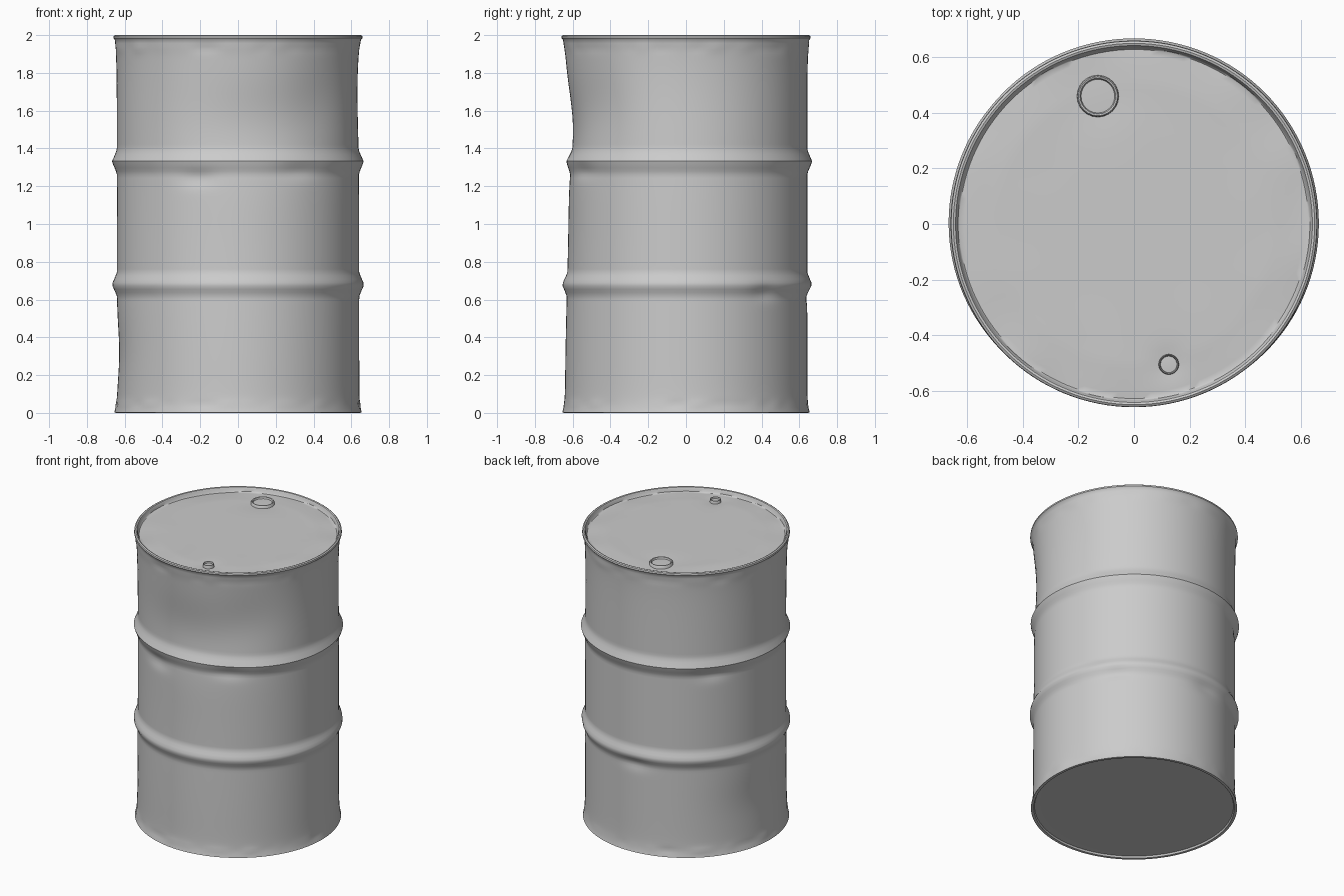
import bpy, bmesh
from math import sin, cos, pi, exp, radians, atan2
from mathutils import Vector, noise

if "Cube" in bpy.data.objects:
    bpy.data.objects.remove(bpy.data.objects["Cube"])

SEG = 128

# dents: angle (deg), height, angular sigma, height sigma, depth
DENTS = [(-82, 1.52, 24, 0.17, 0.032), (-93, 1.12, 35, 0.45, 0.020),
         (178, 0.32, 22, 0.13, 0.013), (-48, 1.62, 14, 0.16, 0.016),
         (5, 1.72, 22, 0.22, 0.010), (-110, 1.24, 6, 0.03, 0.012),
         (40, 0.64, 5, 0.03, 0.012), (95, 0.62, 6, 0.03, 0.010),
         (140, 1.27, 6, 0.03, 0.010), (-60, 1.28, 7, 0.03, 0.010)]


def dent(a, z):
    """Radial offset of the battered wall at angle a and height z."""
    total = 0
    for deg, h, sa, sz, depth in DENTS:
        d = (a - radians(deg) + pi) % (2 * pi) - pi
        total -= depth * exp(-(d / radians(sa)) ** 2 / 2 - ((z - h) / sz) ** 2 / 2)
    # small dings close to the two rims
    edge = exp(-((z - 1.93) / 0.025) ** 2) + exp(-((z - 0.045) / 0.02) ** 2)
    n = noise.noise(Vector((cos(a) * 6, sin(a) * 6, z * 2)))
    fade = min(1, z / 0.08, (2 - z) / 0.08)
    return total * max(0, fade) + 0.006 * n * edge


def wall_radius(z):
    """Undented wall: straight sides, two hoops and flared ends."""
    r = 0.642
    for h in (0.68, 1.33):
        r += 0.027 * max(0, 1 - abs(z - h) / 0.065) ** 1.1
    r += 0.014 * exp(-((2 - z) / 0.09)) + 0.014 * exp(-(z / 0.04))
    return r


def lathe(name, profile, center=(0, 0, 0), seg=SEG, shape=None, angle=40):
    """Spin (radius, z) points around z; a zero radius becomes a pole."""
    bm = bmesh.new()
    rings = []
    for r, z in profile:
        if r == 0:
            rings.append([bm.verts.new((0, 0, z))])
            continue
        ring = []
        for i in range(seg):
            a = 2 * pi * i / seg
            rr, zz = shape(a, r, z) if shape else (r, z)
            ring.append(bm.verts.new((rr * cos(a), rr * sin(a), zz)))
        rings.append(ring)
    for lo, hi in zip(rings, rings[1:]):
        for i in range(seg):
            j = (i + 1) % seg
            if len(lo) == 1:
                bm.faces.new((lo[0], hi[j], hi[i]))
            elif len(hi) == 1:
                bm.faces.new((lo[i], lo[j], hi[0]))
            else:
                bm.faces.new((lo[i], lo[j], hi[j], hi[i]))
    bm.normal_update()
    mesh = bpy.data.meshes.new(name)
    bm.to_mesh(mesh)
    bm.free()
    ob = bpy.data.objects.new(name, mesh)
    ob.location = center
    bpy.context.collection.objects.link(ob)
    bpy.ops.object.select_all(action='DESELECT')
    ob.select_set(True)
    bpy.context.view_layer.objects.active = ob
    bpy.ops.object.shade_smooth_by_angle(angle=radians(angle))
    return ob


BUNGS = [("large_bung", -0.13, 0.46, 0.074), ("small_bung", 0.125, -0.505, 0.036)]


def drum_shape(a, r, z):
    """Dent the wall; ripple the outer part of the sunken lid."""
    if r > 0.55 and 0.02 < z < 1.985 and r > 0.636 - 0.06:
        if r > 0.638:
            r += dent(a, z)
    if z > 1.9 and r < 0.632:
        p = Vector((r * cos(a), r * sin(a), 0))
        z += 0.006 * noise.noise(p * 5) * (r / 0.63) ** 4
        for _, bx, by, br in BUNGS:
            z -= 0.008 * exp(-((p - Vector((bx, by, 0))).length / (br * 1.6)) ** 2)
    return r, z


# drum shell: recessed base, battered wall, rolled top rim, sunken lid
N = 110
base = [(0, 0.015), (0.3, 0.015), (0.58, 0.015), (0.632, 0.014), (0.637, 0.002), (0.645, 0.0), (0.655, 0.002)]
wall = [(wall_radius(z), z) for z in [0.012 + (1.975 - 0.012) * i / N for i in range(N + 1)]]
rim = [(0.660, 1.984), (0.658, 1.995), (0.650, 2.0), (0.642, 1.997), (0.637, 1.988), (0.633, 1.972)]
lid = [(0.63 * (1 - i / 30), 1.968 + 0.006 * min(1, i / 6)) for i in range(1, 30)]
lathe("drum_body", base + wall + rim + [(0.628, 1.968)] + lid + [(0, 1.974)], shape=drum_shape)

# bung caps: raised ring around a slightly sunken disc
for name, x, y, r in BUNGS:
    w = r * 0.13
    lathe(name, [(r * 1.04, -0.02), (r, 0.016), (r - w * 0.4, 0.02), (r - w, 0.018),
                 (r - w * 1.4, 0.008), (r * 0.4, 0.009), (0, 0.009)],
          center=(x, y, 1.968), seg=24)
